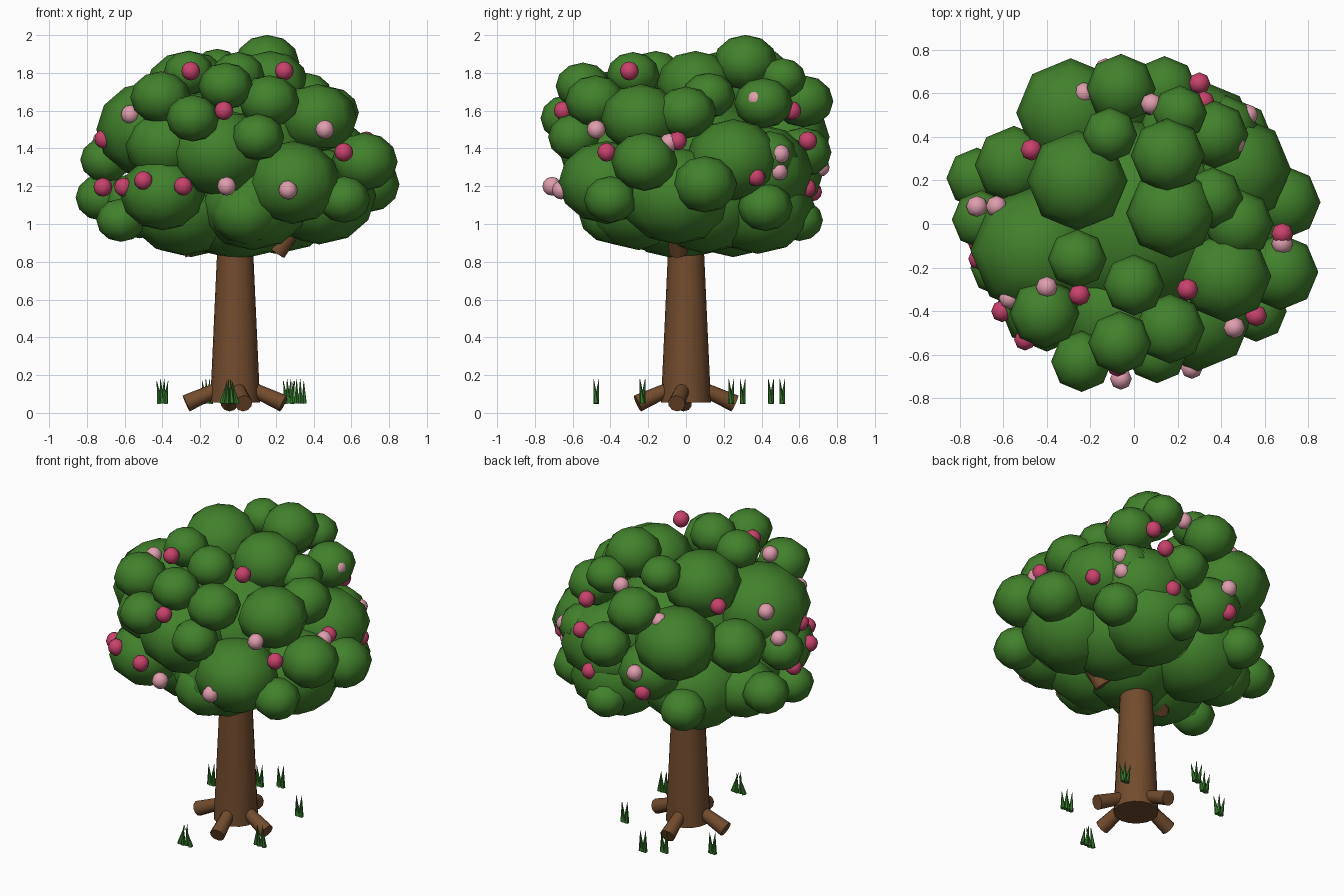
import bpy, bmesh, math
from mathutils import Vector, Matrix


def material(name, rgb):
    m = bpy.data.materials.new(name)
    m.diffuse_color = (*rgb, 1)
    return m


LEAF = material("leaf_green", (0.054, 0.22, 0.025))
BARK = material("bark_brown", (0.17, 0.072, 0.027))
ROSE = material("rose_pink", (0.58, 0.055, 0.15))
PALE = material("pale_pink", (0.74, 0.34, 0.42))
GRASS = material("grass_green", (0.035, 0.19, 0.025))


def finish(bm, name, mat):
    me = bpy.data.meshes.new(name)
    bm.to_mesh(me)
    bm.free()
    me.materials.append(mat)
    ob = bpy.data.objects.new(name, me)
    bpy.context.collection.objects.link(ob)
    bpy.ops.object.select_all(action='DESELECT')
    ob.select_set(True)
    bpy.context.view_layer.objects.active = ob
    bpy.ops.object.shade_smooth_by_angle(angle=math.radians(50))
    return ob


def balls(name, mat, items, squash=1.0):
    """Low-poly balls, each (x, y, z, radius)."""
    bm = bmesh.new()
    for x, y, z, r in items:
        m = Matrix.Translation((x, y, z)) @ Matrix.Diagonal((r, r, r * squash, 1))
        bmesh.ops.create_uvsphere(bm, u_segments=8, v_segments=6, radius=1, matrix=m)
    return finish(bm, name, mat)


def rod(bm, a, b, r1, r2, sides):
    """Tapered rod from a to b."""
    a, b = Vector(a), Vector(b)
    d = b - a
    m = Matrix.Translation((a + b) / 2) @ d.to_track_quat('Z', 'Y').to_matrix().to_4x4()
    bmesh.ops.create_cone(bm, cap_ends=True, segments=sides, radius1=r1,
                          radius2=r2, depth=d.length, matrix=m)


# trunk
bm = bmesh.new()
rod(bm, (-0.015, 0, 0.055), (-0.015, 0, 1.15), 0.132, 0.082, 16)
finish(bm, "trunk", BARK)

# roots, four around the trunk base
bm = bmesh.new()
for deg in (-11, 97, 183, -80):
    c, s = math.cos(math.radians(deg)), math.sin(math.radians(deg))
    rod(bm, (0.06 * c - 0.015, 0.06 * s, 0.14),
        (0.26 * c - 0.015, 0.26 * s, 0.05), 0.035, 0.046, 10)
finish(bm, "roots", BARK)

# branches reaching into the canopy
bm = bmesh.new()
for s in (-1, 1):
    rod(bm, (0.22 * s - 0.015, -0.04, 0.85), (0.42 * s, -0.08, 1.15), 0.05, 0.035, 10)
finish(bm, "branches", BARK)

# large inner leaf clumps
balls("canopy_core", LEAF, [
    (0, 0, 1.33, 0.48), (-0.25, 0.25, 1.10, 0.32), (0.22, 0.10, 1.12, 0.32),
    (-0.28, -0.10, 1.10, 0.31), (-0.10, -0.40, 1.38, 0.27), (0.08, -0.25, 1.12, 0.30),
    (0, -0.03, 1.12, 0.36), (0.20, 0.38, 1.10, 0.30), (0.47, 0.25, 1.34, 0.25),
    (0.43, -0.05, 1.15, 0.30), (-0.45, -0.12, 1.50, 0.30), (-0.29, 0.51, 1.46, 0.25),
    (-0.26, 0.20, 1.72, 0.23), (0.17, 0.05, 1.74, 0.205), (0.29, -0.42, 1.22, 0.255),
    (-0.40, -0.36, 1.16, 0.225), (0.28, 0.38, 1.28, 0.29), (-0.38, -0.32, 1.42, 0.22),
], 0.86)

# smaller clumps on the crown
balls("canopy_top", LEAF, [
    (0.155, 0.315, 1.855, 0.17), (-0.11, 0.41, 1.82, 0.125), (-0.26, -0.16, 1.80, 0.135),
    (0, -0.28, 1.79, 0.14), (-0.065, -0.545, 1.73, 0.145), (-0.41, -0.41, 1.67, 0.16),
    (0.165, -0.48, 1.65, 0.16), (0.21, 0.51, 1.77, 0.125), (0.36, 0.12, 1.68, 0.14),
    (0.37, 0.41, 1.64, 0.155), (0.42, -0.24, 1.56, 0.21), (0.48, 0, 1.59, 0.16),
    (-0.06, 0.62, 1.65, 0.16),
], 0.86)

# smaller clumps around the sides
balls("canopy_sides", LEAF, [
    (-0.24, -0.63, 1.56, 0.14), (0.105, -0.59, 1.46, 0.14), (0.04, -0.38, 1.06, 0.19),
    (-0.72, 0.21, 1.14, 0.14), (-0.70, 0.02, 1.34, 0.135), (-0.62, -0.20, 1.02, 0.13),
    (0.67, -0.22, 1.33, 0.175), (0.685, 0.10, 1.21, 0.17), (0.56, -0.40, 1.13, 0.14),
    (0.15, 0.60, 1.02, 0.125), (-0.12, 0.52, 1.25, 0.20), (0.14, 0.62, 1.38, 0.15),
    (0.20, 0.47, 1.22, 0.19), (-0.55, 0.27, 1.42, 0.18), (-0.36, 0.54, 1.06, 0.14),
    (-0.52, 0.15, 1.10, 0.20), (0.48, 0.42, 1.09, 0.145), (0.42, 0.44, 1.36, 0.15),
], 0.88)

# blossoms
balls("rose_blossoms", ROSE, [(*p, 0.05) for p in [
    (-0.25, -0.325, 1.81), (0.245, -0.30, 1.81), (-0.075, -0.65, 1.60),
    (-0.71, -0.16, 1.45), (-0.715, -0.08, 1.195), (-0.605, -0.40, 1.195),
    (-0.50, -0.53, 1.23), (-0.29, -0.58, 1.20), (0.56, -0.42, 1.38),
    (0.68, -0.045, 1.44), (0.30, 0.645, 1.44), (0.24, 0.64, 1.19),
    (-0.16, 0.67, 1.17), (0.32, 0.56, 1.60), (0.62, 0.37, 1.25), (-0.47, 0.34, 1.68)]])
balls("pale_blossoms", PALE, [(*p, 0.05) for p in [
    (-0.57, -0.34, 1.58), (-0.40, -0.29, 1.76), (0.46, -0.475, 1.50),
    (-0.06, -0.71, 1.20), (0.265, -0.66, 1.18), (-0.13, 0.71, 1.30),
    (0.52, 0.50, 1.37), (0.50, 0.49, 1.28), (0.46, 0.37, 1.66),
    (0.68, -0.09, 1.43), (-0.72, 0.08, 1.44), (-0.63, 0.08, 1.59),
    (-0.23, 0.60, 1.62), (0.08, 0.55, 1.75)]])

# grass tufts: x, y, half width at base, half width at tips
bm = bmesh.new()
for x, y, base, tip in [(-0.40, 0.30, 0.014, 0.03), (-0.16, 0.45, 0.014, 0.03),
                        (-0.05, 0.51, 0.014, 0.03), (0.27, 0.24, 0.014, 0.03),
                        (-0.045, -0.475, 0.04, 0.012), (0.32, -0.23, 0.03, 0.028)]:
    for i in range(4):
        t = (i - 1.5) / 1.5
        rod(bm, (x + base * t, y, 0.05),
            (x + tip * t, y + 0.014 * (-1) ** i, 0.185 - 0.015 * abs(t)), 0.015, 0.001, 6)
finish(bm, "grass_tufts", GRASS)
